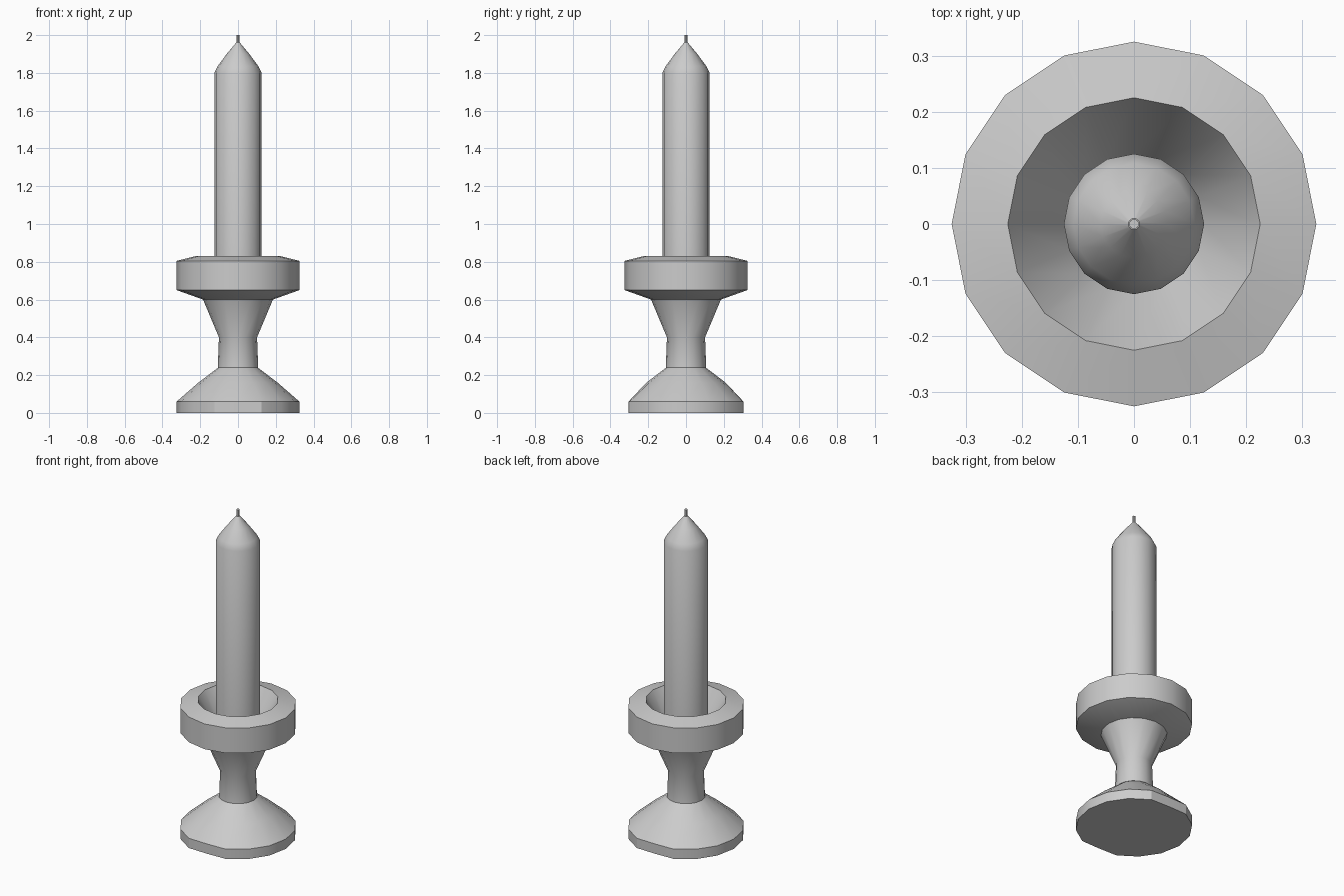
import bpy, bmesh, math

cube = bpy.data.objects.get("Cube")
if cube:
    bpy.data.objects.remove(cube, do_unlink=True)

grey = bpy.data.materials.new("plain_grey")
grey.use_nodes = True
color = (0.6, 0.6, 0.6, 1)
grey.diffuse_color = color
grey.node_tree.nodes["Principled BSDF"].inputs["Base Color"].default_value = color


def lathe(name, profile, sides=16, angle=30, max_y=None):
    """Turn a (radius, z) profile about z; open ends are capped."""
    bm = bmesh.new()
    rings = []
    for r, z in profile:
        ring = []
        for i in range(sides):
            a = math.tau * i / sides
            y = r * math.sin(a)
            if max_y is not None:
                y = max(-max_y, min(max_y, y))
            ring.append(bm.verts.new((r * math.cos(a), y, z)))
        rings.append(ring)
    for low, high in zip(rings, rings[1:]):
        for i in range(sides):
            j = (i + 1) % sides
            bm.faces.new((low[i], low[j], high[j], high[i]))
    bm.faces.new(rings[0][::-1])
    bm.faces.new(rings[-1])
    bmesh.ops.recalc_face_normals(bm, faces=bm.faces)
    mesh = bpy.data.meshes.new(name)
    bm.to_mesh(mesh)
    bm.free()
    mesh.materials.append(grey)
    obj = bpy.data.objects.new(name, mesh)
    bpy.context.collection.objects.link(obj)
    bpy.ops.object.select_all(action="DESELECT")
    obj.select_set(True)
    bpy.context.view_layer.objects.active = obj
    bpy.ops.object.shade_smooth_by_angle(angle=math.radians(angle))
    return obj


# Flared foot
lathe("foot", [(0.325, 0), (0.325, 0.06), (0.21, 0.16), (0.105, 0.24)], max_y=0.304)

# Waisted stem
lathe("stem", [(0.107, 0.24), (0.101, 0.4), (0.185, 0.6)])

# Hollow cup with a sloping rim
lathe("cup", [(0.185, 0.6), (0.325, 0.65), (0.325, 0.805), (0.225, 0.83), (0.125, 0.66)])

# Candle with a tapered tip, and its wick
lathe("candle", [(0.125, 0.64), (0.125, 1.8), (0.108, 1.835), (0.06, 1.9), (0.01, 1.96)])
lathe("wick", [(0.009, 1.94), (0.009, 2.0)], sides=8)
